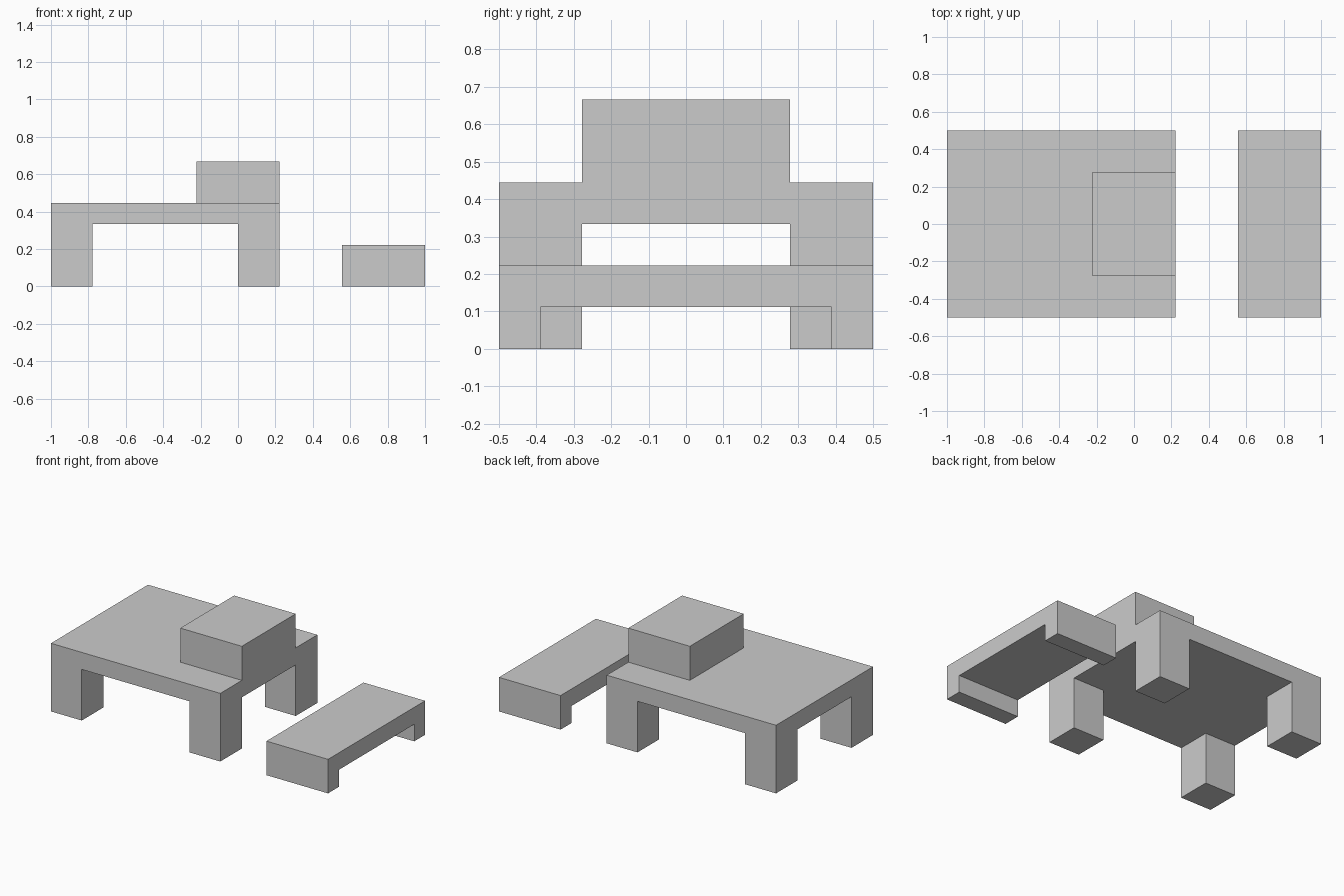
import bpy, bmesh
from mathutils import Vector, Matrix

if "Cube" in bpy.data.objects:
    bpy.data.objects.remove(bpy.data.objects["Cube"])

U = 1 / 9  # module size: every dimension is a multiple of half this


def slab(x0, x1, z0, z1, half_y=4.5):
    """Box mesh spanning the given extents, centred on y = 0."""
    bm = bmesh.new()
    size = (x1 - x0, 2 * half_y, z1 - z0)
    mat = Matrix.Translation(((x0 + x1) / 2, 0, (z0 + z1) / 2)) @ Matrix.Diagonal((*size, 1))
    bmesh.ops.create_cube(bm, size=1, matrix=mat)
    return bm


def cut(bm, axis, values):
    """Slice the mesh at each value along an axis."""
    normal = Vector((axis == 0, axis == 1, 0))
    for v in values:
        bmesh.ops.bisect_plane(bm, geom=bm.verts[:] + bm.edges[:] + bm.faces[:],
                               dist=1e-5, plane_co=normal * v, plane_no=normal)


def push(bm, side, amount, inside):
    """Extrude the top (side=1) or bottom (side=-1) faces whose centre passes a test."""
    bm.normal_update()
    faces = [f for f in bm.faces
             if f.normal.z * side > 0.9 and inside(*f.calc_center_median())]
    ext = bmesh.ops.extrude_face_region(bm, geom=faces)["geom"]
    verts = [g for g in ext if isinstance(g, bmesh.types.BMVert)]
    bmesh.ops.translate(bm, verts=verts, vec=(0, 0, side * amount))


def finish(bm, name):
    """Merge coplanar faces, scale to final units and create the object."""
    bmesh.ops.recalc_face_normals(bm, faces=bm.faces[:])
    bmesh.ops.dissolve_limit(bm, angle_limit=0.01, verts=bm.verts[:], edges=bm.edges[:])
    bmesh.ops.scale(bm, verts=bm.verts[:], vec=(U, U, U))
    mesh = bpy.data.meshes.new(name)
    bm.to_mesh(mesh)
    bm.free()
    bpy.context.collection.objects.link(bpy.data.objects.new(name, mesh))


# Table: thin top, four corner legs, raised block flush with the right edge
bm = slab(-9, 2, 3, 4)
cut(bm, 0, (-7, -2, 0))
cut(bm, 1, (-2.5, 2.5))
push(bm, -1, 3, lambda x, y, z: abs(y) > 2.5 and (x < -7 or x > 0))
push(bm, 1, 2, lambda x, y, z: abs(y) < 2.5 and x > -2)
finish(bm, "table")

# Bench: low seat with a full-width leg at each end
bm = slab(5, 9, 1, 2)
cut(bm, 1, (-3.5, 3.5))
push(bm, -1, 1, lambda x, y, z: abs(y) > 3.5)
finish(bm, "bench")
